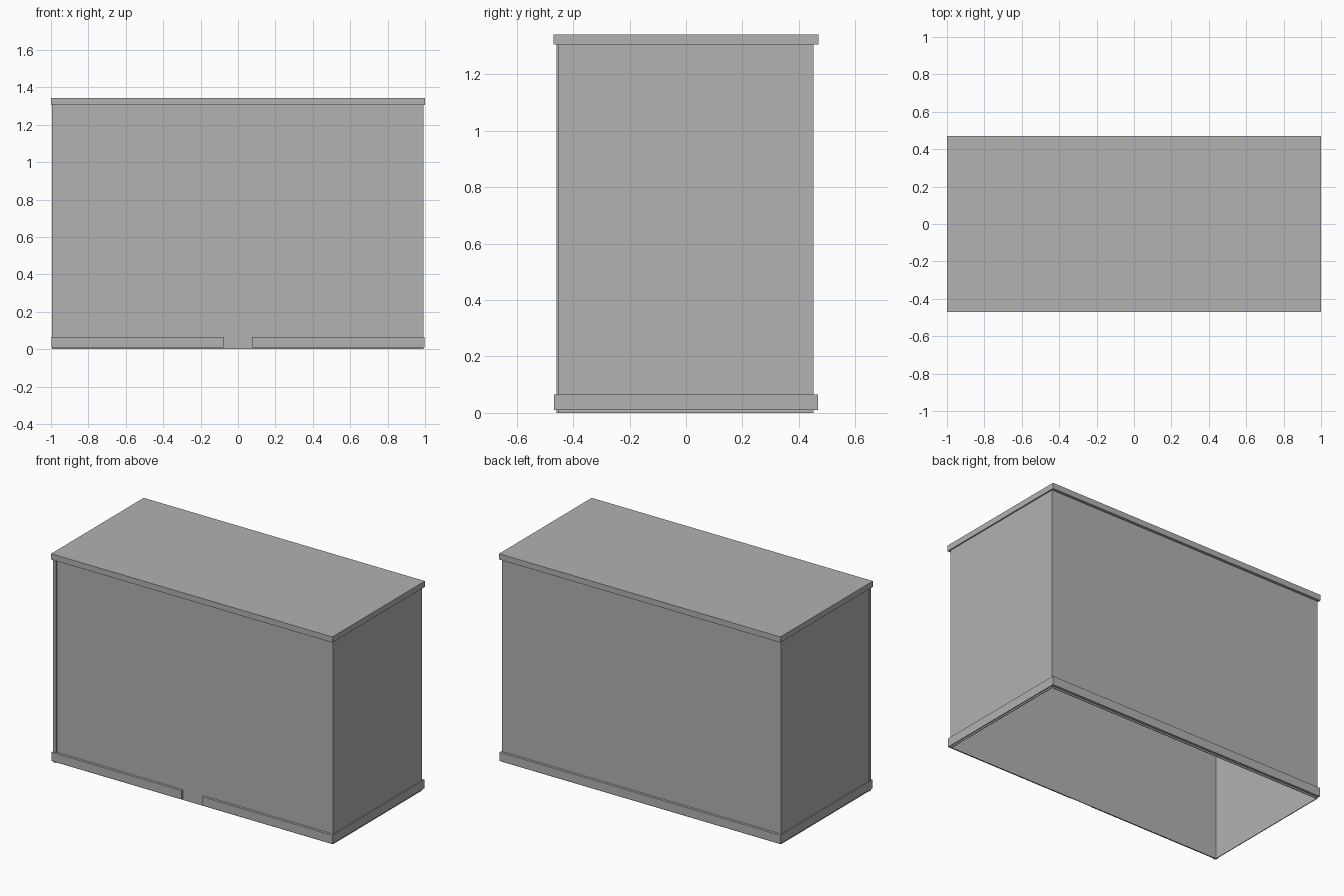
import bpy

default = bpy.data.objects.get("Cube")
if default:
    bpy.data.objects.remove(default, do_unlink=True)

grey = bpy.data.materials.new("plain grey")
grey.use_nodes = True
COLOUR = (0.445, 0.445, 0.445, 1)
grey.diffuse_color = COLOUR
grey.node_tree.nodes["Principled BSDF"].inputs["Base Color"].default_value = COLOUR


def box(name, x, y, z):
    """Axis-aligned box from (low, high) pairs."""
    bpy.ops.mesh.primitive_cube_add(size=1, location=[sum(p) / 2 for p in (x, y, z)])
    ob = bpy.context.object
    ob.name = name
    ob.scale = [p[1] - p[0] for p in (x, y, z)]
    bpy.ops.object.transform_apply(location=False, rotation=False, scale=True)
    ob.data.materials.append(grey)
    return ob


# Main sizes
WX, WY = 0.992, 0.452      # outer wall faces
T = 0.005                  # wall thickness
TX, TY = 0.998, 0.468      # outer trim faces
ROOF = 1.305
WALL_Z = (0, ROOF)
TRIM_Z = (0.01, 0.066)
GAP = 0.075                # half width of the front trim gap

# Thin shell, open underneath
box("front_wall", (-WX, WX), (-WY, T - WY), WALL_Z)
box("back_wall", (-WX, WX), (WY - T, WY), WALL_Z)
box("left_wall", (WX - T, WX), (T - WY, WY - T), WALL_Z)
box("right_wall", (-WX, T - WX), (T - WY, WY - T), WALL_Z)

# Angle strip wrapping the front right corner
box("corner_strip_front", (-0.995, -0.972), (-0.459, -WY), WALL_Z)
box("corner_strip_side", (-0.995, -WX), (-WY, -0.437), WALL_Z)

# Skirting trim, split at the middle of the front
box("front_trim_right", (-TX, -GAP), (-TY, -WY), TRIM_Z)
box("front_trim_left", (GAP, TX), (-TY, -WY), TRIM_Z)
box("back_trim", (-TX, TX), (WY, TY), TRIM_Z)
box("left_trim", (WX, TX), (-WY, WY), TRIM_Z)
box("right_trim", (-TX, -WX), (-WY, WY), TRIM_Z)

# Overhanging roof slab
box("roof_slab", (-1, 1), (-0.47, 0.47), (ROOF, 1.342))
